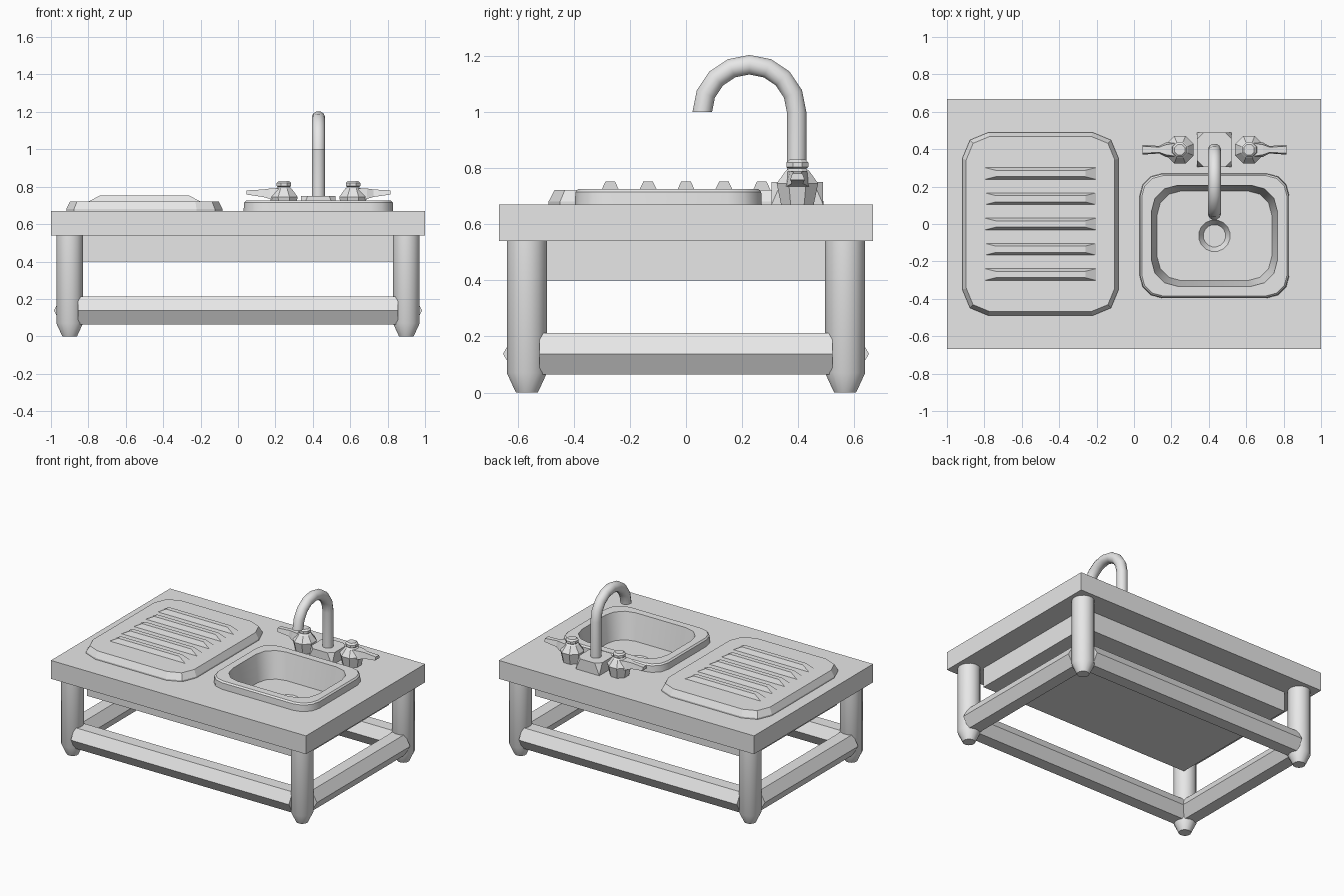
import bpy, bmesh
from math import sin, cos, pi, radians
from mathutils import Vector

cube = bpy.data.objects.get("Cube")
if cube:
    bpy.data.objects.remove(cube, do_unlink=True)

grey = bpy.data.materials.new("plain_grey")
grey.use_nodes = True
grey.diffuse_color = (0.8, 0.8, 0.8, 1)
grey.node_tree.nodes["Principled BSDF"].inputs["Base Color"].default_value = (0.8, 0.8, 0.8, 1)


def finish(name, bm, smooth=False):
    bmesh.ops.recalc_face_normals(bm, faces=bm.faces)
    mesh = bpy.data.meshes.new(name)
    bm.to_mesh(mesh)
    bm.free()
    mesh.materials.append(grey)
    obj = bpy.data.objects.new(name, mesh)
    bpy.context.collection.objects.link(obj)
    if smooth:
        bpy.ops.object.select_all(action='DESELECT')
        obj.select_set(True)
        bpy.context.view_layer.objects.active = obj
        bpy.ops.object.shade_smooth_by_angle(angle=radians(35))
    return obj


def loft(name, rings, smooth=False):
    """Skin a closed solid through rings with equal point counts."""
    bm = bmesh.new()
    loops = [[bm.verts.new(p) for p in ring] for ring in rings]
    n = len(loops[0])
    for a, b in zip(loops, loops[1:]):
        for i in range(n):
            j = (i + 1) % n
            bm.faces.new((a[i], a[j], b[j], b[i]))
    bm.faces.new(loops[0][::-1])
    bm.faces.new(loops[-1])
    return finish(name, bm, smooth)


def hull(name, points):
    bm = bmesh.new()
    for p in points:
        bm.verts.new(p)
    bmesh.ops.convex_hull(bm, input=bm.verts)
    bmesh.ops.dissolve_limit(bm, angle_limit=0.02, verts=bm.verts, edges=bm.edges)
    return finish(name, bm)


def circle(x, y, z, r, n, turn=0.5):
    return [Vector((x + r * cos(2 * pi * (i + turn) / n),
                    y + r * sin(2 * pi * (i + turn) / n), z)) for i in range(n)]


def rect(x, y, z, hx, hy):
    return [Vector((x + sx * hx, y + sy * hy, z))
            for sx, sy in ((1, 1), (-1, 1), (-1, -1), (1, -1))]


def rounded(x, y, z, hx, hy, r, k=3):
    pts = []
    for c, corner in enumerate(rect(x, y, z, hx - r, hy - r)):
        for i in range(k + 1):
            a = (c + i / k) * pi / 2
            pts.append(corner + Vector((r * cos(a), r * sin(a), 0)))
    return pts


# Table top and the solid box under it
table_top = loft("table_top", [rect(0, 0, z, 1, 0.667) for z in (0.54, 0.67)])
under_box = loft("under_box", [rect(0, 0, z, 0.835, 0.5) for z in (0.4, 0.54)])

# Opening for the basin
SX, SY = 0.43, -0.063
cutter = loft("basin_cutter", [rounded(SX, SY, z, 0.36, 0.295, 0.15) for z in (0.47, 0.8)])
cutter.hide_render = True
for obj in (table_top, under_box):
    cut = obj.modifiers.new("basin_opening", 'BOOLEAN')
    cut.operation = 'DIFFERENCE'
    cut.solver = 'EXACT'
    cut.object = cutter
    bpy.ops.object.select_all(action='DESELECT')
    obj.select_set(True)
    bpy.context.view_layer.objects.active = obj
    bpy.ops.object.modifier_apply(modifier=cut.name)
bpy.data.objects.remove(cutter, do_unlink=True)

# Sink: underside, raised rim, tapered basin and drain recess
loft("sink", [
    rounded(SX, SY, 0.48, 0.345, 0.28, 0.14),
    rounded(SX, SY, 0.67, 0.345, 0.28, 0.14),
    rounded(SX, SY, 0.67, 0.4, 0.333, 0.12),
    rounded(SX, SY, 0.715, 0.398, 0.331, 0.12),
    rounded(SX, SY, 0.725, 0.388, 0.321, 0.11),
    rounded(SX, SY, 0.725, 0.337, 0.27, 0.14),
    rounded(SX, SY, 0.54, 0.307, 0.24, 0.13),
    circle(SX, SY, 0.54, 0.085, 16),
    circle(SX, SY, 0.5, 0.06, 16)], smooth=True)

# Drainboard with raised ridges
BX = -0.5
loft("drainboard", [rounded(BX, 0, z, hx, hy, r, 2) for z, hx, hy, r in
                    ((0.67, 0.418, 0.49, 0.14), (0.68, 0.418, 0.49, 0.14),
                     (0.722, 0.397, 0.468, 0.125))])
for i in range(5):
    y = (i - 2) * 0.135
    loft("drain_ridge", [rect(BX, y, 0.72, 0.3, 0.032),
                         rect(BX, y, 0.752, 0.24, 0.017)])

# Legs with tapered feet
LX, LY = 0.9, 0.567
for sx in (-1, 1):
    for sy in (-1, 1):
        loft("leg", [circle(sx * LX, sy * LY, z, r, 16) for z, r in
                     ((0, 0.04), (0.07, 0.073), (0.54, 0.073))], smooth=True)

# Hexagonal stretcher bars
for s in (-1, 1):
    hexagon = [(0.085 * cos(i * pi / 3), 0.138 + 0.085 * sin(i * pi / 3)) for i in range(6)]
    loft("long_stretcher", [[Vector((x, s * LY + u, z)) for u, z in hexagon]
                            for x in (-0.855, 0.855)])
    loft("side_stretcher", [[Vector((s * LX + u, y, z)) for u, z in hexagon]
                            for y in (-0.522, 0.522)])

# Tap base: square foot with clipped top corners
FY = 0.397
top = [p for a, b in ((0.092, 0.057), (0.057, 0.092)) for p in rect(SX, FY, 0.75, a, b)]
hull("tap_base", rect(SX, FY, 0.67, 0.092, 0.092) + top)

# Curved spout
R, PIPE, CY = 0.168, 0.036, 0.226
path = [(CY + R, 0.74, 0)] + [(CY + R * cos(a), 1 + R * sin(a), a)
                              for a in (i * pi / 8 for i in range(9))]
spout = []
for y, z, a in path:
    out = Vector((0, cos(a), sin(a)))
    spout.append([Vector((SX, y, z)) + Vector((p.x, 0, 0)) + out * p.y
                  for p in circle(0, 0, 0, PIPE, 12)])
loft("spout", spout, smooth=True)

# Tap handles: faceted body, cap and lever pointing outwards
for s in (-1, 1):
    hx = SX + s * 0.185
    loft("handle_body", [circle(hx, FY, z, r, 8) for z, r in
                         ((0.67, 0.063), (0.745, 0.08), (0.79, 0.045), (0.8, 0.03))])
    loft("handle_cap", [circle(hx, FY, z, r, 8) for z, r in
                        ((0.795, 0.028), (0.803, 0.042), (0.82, 0.042), (0.83, 0.03))])
    lever = []
    for dx, w, low, high in ((0.02, 0.05, 0.73, 0.79), (0.075, 0.038, 0.735, 0.79),
                             (0.11, 0.02, 0.745, 0.785), (0.2, 0.026, 0.758, 0.78)):
        lever.append([Vector((hx + s * dx, FY + y, z)) for y, z in
                      ((-w, low), (w, low), (w * 0.7, high), (-w * 0.7, high))])
    loft("handle_lever", lever)
